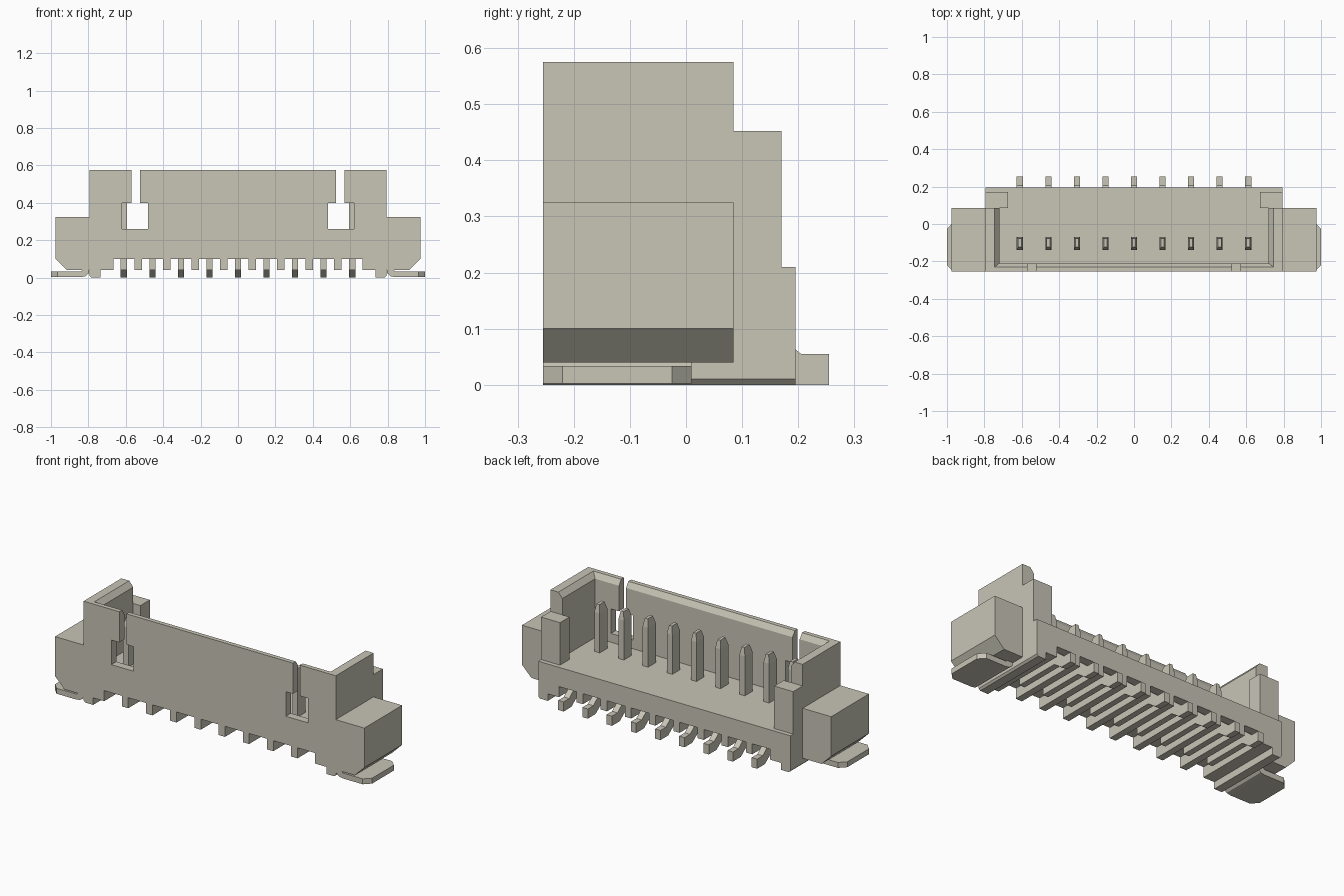
import bpy
import bmesh

cube = bpy.data.objects.get("Cube")
if cube:
    bpy.data.objects.remove(cube)

ivory = bpy.data.materials.new("ivory_plastic")
ivory.use_nodes = True
color = (0.58, 0.56, 0.47, 1)
ivory.diffuse_color = color
ivory.node_tree.nodes["Principled BSDF"].inputs["Base Color"].default_value = color


def loft(name, rings):
    """Solid through matching rings of points, capped at both ends."""
    bm = bmesh.new()
    loops = [[bm.verts.new(p) for p in ring] for ring in rings]
    n = len(loops[0])
    for a, b in zip(loops, loops[1:]):
        for i in range(n):
            j = (i + 1) % n
            bm.faces.new((a[i], a[j], b[j], b[i]))
    bm.faces.new(loops[0])
    bm.faces.new(loops[-1])
    bmesh.ops.recalc_face_normals(bm, faces=bm.faces)
    mesh = bpy.data.meshes.new(name)
    bm.to_mesh(mesh)
    bm.free()
    mesh.materials.append(ivory)
    obj = bpy.data.objects.new(name, mesh)
    bpy.context.collection.objects.link(obj)
    return obj


def front_prism(name, xz, y0, y1):
    return loft(name, [[(x, y, z) for x, z in xz] for y in (y0, y1)])


def side_prism(name, yz, x0, x1):
    return loft(name, [[(x, y, z) for y, z in yz] for x in (x0, x1)])


def top_prism(name, xy, z0, z1):
    return loft(name, [[(x, y, z) for x, y in xy] for z in (z0, z1)])


def rect(a0, a1, b0, b1):
    return [(a0, b0), (a1, b0), (a1, b1), (a0, b1)]


PITCH = 0.1525
FRONT, WALL_BACK, BACK = -0.255, 0.085, 0.195
FLOOR, TOP = 0.21, 0.575
SIDE = 0.795

# Base with ribbed underside and corner feet
outline = [(-SIDE, FLOOR), (-SIDE, 0.01), (-0.785, 0), (-0.735, 0),
           (-0.735, 0.04), (-0.665, 0.04), (-0.665, 0.1)]
for i in range(8):
    x = (i - 3.5) * PITCH
    outline += [(x - 0.02, 0.1), (x - 0.02, 0.04), (x + 0.02, 0.04), (x + 0.02, 0.1)]
outline += [(0.665, 0.1), (0.665, 0.04), (0.735, 0.04), (0.735, 0),
            (0.785, 0), (SIDE, 0.01), (SIDE, FLOOR)]
front_prism("base", outline, FRONT, BACK)


# Shroud with chamfered inner rim
def shroud_ring(x, y, z):
    return [(-SIDE, FRONT, z), (SIDE, FRONT, z), (SIDE, WALL_BACK, z), (x, WALL_BACK, z),
            (x, y, z), (-x, y, z), (-x, WALL_BACK, z), (-SIDE, WALL_BACK, z)]


shroud = loft("shroud", [shroud_ring(0.72, -0.21, FLOOR),
                         shroud_ring(0.72, -0.21, 0.545),
                         shroud_ring(0.745, -0.23, TOP)])

# Keyhole slots in the front wall
for s in (-1, 1):
    key = [(0.48, 0.26), (0.62, 0.26), (0.62, 0.4), (0.57, 0.4),
           (0.57, 0.7), (0.525, 0.7), (0.525, 0.4), (0.48, 0.4)]
    cutter = front_prism("slot_cutter", [(s * x, z) for x, z in key], -0.3, -0.15)
    cutter.hide_render = True
    mod = shroud.modifiers.new("slot", "BOOLEAN")
    mod.operation = "DIFFERENCE"
    mod.solver = "EXACT"
    mod.object = cutter
    bpy.context.view_layer.objects.active = shroud
    bpy.ops.object.modifier_apply(modifier=mod.name)
    bpy.data.objects.remove(cutter)

for s, side in ((1, "left"), (-1, "right")):
    # Rear corner posts
    top_prism(side + "_rear_post", [(s * x, y) for x, y in rect(0.675, SIDE, WALL_BACK, 0.17)],
              FLOOR, 0.452)
    # Side blocks with a sloped lower edge
    block = [(SIDE, 0.04), (0.915, 0.04), (0.975, 0.1), (0.975, 0.325), (SIDE, 0.325)]
    front_prism(side + "_side_block", [(s * x, z) for x, z in block], FRONT, WALL_BACK)
    # Solder tabs with clipped corners and a bend into the body
    tab = [(0.84, FRONT), (0.965, FRONT), (1, -0.22), (1, -0.025), (0.965, 0.01), (0.84, 0.01)]
    top_prism(side + "_solder_tab", [(s * x, y) for x, y in tab], 0.002, 0.033)
    bend = [(0.84, 0.002), (0.84, 0.033), (0.83, 0.042), (0.796, 0.042), (0.796, 0.025), (0.815, 0.007)]
    front_prism(side + "_tab_bend", [(s * x, z) for x, z in bend], FRONT, 0.01)

# Contact pins: tapered post above, bent solder tail below
tail = [(-0.14, 0.1), (-0.14, 0.04), (0.13, 0.04), (0.185, 0), (0.255, 0),
        (0.255, 0.055), (0.205, 0.055), (0.15, 0.1)]
W = 0.017
for i in range(9):
    x = (i - 4) * PITCH

    def pin_ring(inset, z):
        return [(px, py, z) for px, py in
                rect(x - W + inset, x + W - inset, -0.14 + 2 * inset, -0.07 - inset)]

    loft(f"pin_post_{i + 1}", [pin_ring(0, FLOOR), pin_ring(0, 0.435), pin_ring(0.008, 0.48)])
    side_prism(f"pin_tail_{i + 1}", tail, x - W, x + W)
